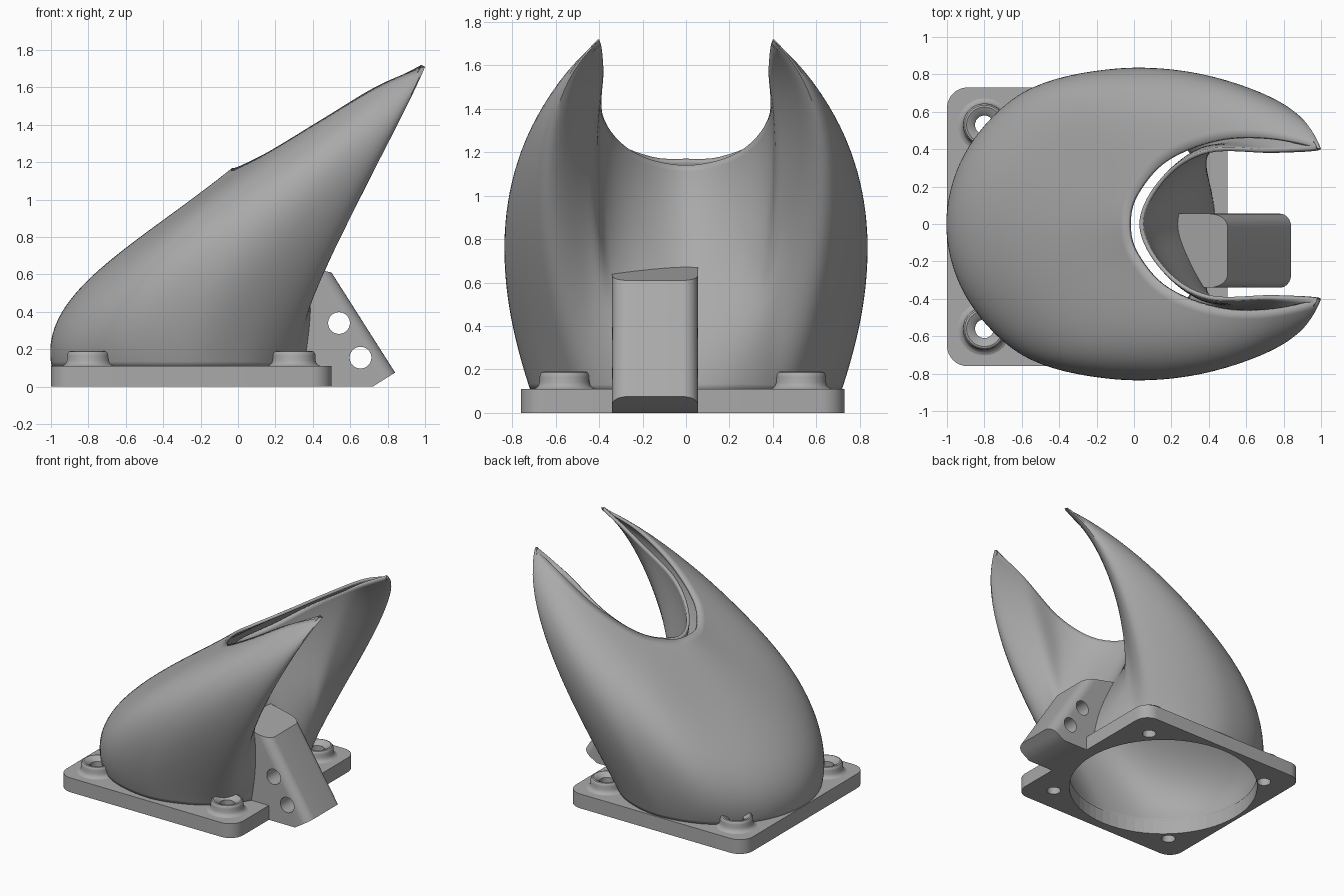
import bpy, bmesh, math
from mathutils import Vector, Matrix

if "Cube" in bpy.data.objects:
    bpy.data.objects.remove(bpy.data.objects["Cube"])

grey = bpy.data.materials.new("plain_grey")
grey.use_nodes = True
grey.diffuse_color = (0.4, 0.4, 0.4, 1)
grey.node_tree.nodes["Principled BSDF"].inputs["Base Color"].default_value = grey.diffuse_color


def finish(name, bm, smooth=True, recalc=True):
    """Turn a bmesh into a named object."""
    if recalc:
        bmesh.ops.recalc_face_normals(bm, faces=bm.faces)
    mesh = bpy.data.meshes.new(name)
    bm.to_mesh(mesh)
    bm.free()
    mesh.materials.append(grey)
    obj = bpy.data.objects.new(name, mesh)
    bpy.context.collection.objects.link(obj)
    if smooth:
        bpy.ops.object.select_all(action="DESELECT")
        obj.select_set(True)
        bpy.context.view_layer.objects.active = obj
        bpy.ops.object.shade_smooth_by_angle(angle=math.radians(35))
    return obj


def cut(obj, cutter):
    mod = obj.modifiers.new("cut", "BOOLEAN")
    mod.operation, mod.solver, mod.object = "DIFFERENCE", "EXACT", cutter
    cutter.hide_render = True
    cutter.hide_viewport = True
    cutter.hide_set(True)


def cylinder(name, radius, depth, place, turn=Matrix()):
    bm = bmesh.new()
    bmesh.ops.create_cone(bm, cap_ends=True, segments=64, radius1=radius, radius2=radius,
                          depth=depth, matrix=Matrix.Translation(place) @ turn)
    return finish(name, bm, smooth=False)


def prism(points, axis, depth):
    """Extrude a flat outline along a vector."""
    bm = bmesh.new()
    face = bm.faces.new([bm.verts.new(p) for p in points])
    new = bmesh.ops.extrude_face_region(bm, geom=[face])["geom"]
    bmesh.ops.translate(bm, vec=Vector(axis) * depth,
                        verts=[v for v in new if isinstance(v, bmesh.types.BMVert)])
    return bm


# Duct rails: base angle from the back, two handles, then the point on the slit
RAILS = [
    (0, (-1.08, 0, .5), (-.55, 0, .75), (-.03, 0, 1.17)),
    (30, (-.98, .42, .5), (-.5, .37, .78), (.01, .16, 1.18)),
    (60, (-.7, .76, .5), (-.25, .8, .95), (.17, .34, 1.26)),
    (90, (-.28, .85, .5), (.15, .97, 1.13), (.45, .45, 1.43)),
    (115, (.05, .78, .5), (.55, .98, 1.25), (.75, .46, 1.61)),
    (135, (.3, .6, .4), (.85, .82, 1.35), (1, .4, 1.71)),
    (148, (.38, .42, .45), (.52, .5, 1.2), (.75, .38, 1.58)),
    (158, (.42, .3, .5), (.3, .42, .95), (.4, .38, 1.36)),
    (168, (.42, .17, .5), (.17, .25, .85), (.17, .24, 1.2)),
    (180, (.4, 0, .5), (.1, 0, .8), (.05, 0, 1.14)),
]
SUB, ROWS = 8, 36


def rail(angle, *rest):
    a = math.radians(angle)
    base = Vector((-.28 - .715 * math.cos(a), .715 * math.sin(a), .1))
    return [base] + [Vector(p) for p in rest]


def duct_loft(capped):
    half = [rail(*r) for r in RAILS]
    flip = Vector((1, -1, 1))
    ring = half + [[p * flip for p in r] for r in half[-2:0:-1]]
    n = len(ring)
    bm = bmesh.new()
    grid = []
    for k in range(n):
        a, b, c, d = (ring[(k + j) % n] for j in (-1, 0, 1, 2))
        for s in range(SUB):
            u = s / SUB
            # Smooth blend between neighbouring rails
            p = [b[i] + (c[i] - a[i]) * u / 2
                 + (2 * a[i] - 5 * b[i] + 4 * c[i] - d[i]) * u * u / 2
                 + (3 * b[i] - a[i] - 3 * c[i] + d[i]) * u ** 3 / 2 for i in range(4)]
            column = []
            for row in range(ROWS + 1):
                t = row / ROWS
                w = 1 - t
                column.append(bm.verts.new(p[0] * w ** 3 + p[1] * 3 * w * w * t
                                           + p[2] * 3 * w * t * t + p[3] * t ** 3))
            grid.append(column)
    m = len(grid)
    for i in range(m):
        left, right = grid[i], grid[(i + 1) % m]
        for r in range(ROWS):
            bm.faces.new((left[r], left[r + 1], right[r + 1], right[r]))
    if capped:
        bm.faces.new([c[0] for c in grid])
        # Close the slit with strips between its two lips
        tip = 5 * SUB
        top = [c[-1] for c in grid]
        bmesh.ops.triangle_fill(bm, edges=[bm.edges.get((top[i], top[(i + 1) % m]))
                                           for i in range(m)], use_beauty=True)
    return bm


# Hollow duct shell
duct = finish("duct_shell", duct_loft(False), recalc=False)
wall = duct.modifiers.new("wall", "SOLIDIFY")
wall.thickness, wall.offset = .022, -1
core = finish("duct_core_cutter", duct_loft(True), smooth=False)

# Base plate with rounded corners
CX, CY = -.25, -.015
outline = []
for q, (sx, sy) in enumerate([(1, 1), (-1, 1), (-1, -1), (1, -1)]):
    for s in range(9):
        a = math.radians(90 * (q + s / 8))
        outline.append((CX + sx * .64 + .11 * math.cos(a), CY + sy * .635 + .11 * math.sin(a), 0))
plate = finish("base_plate", prism(outline, (0, 0, 1), .11))
cut(plate, cylinder("inlet_cutter", .69, 1, (-.28, 0, 0)))

# Screw bosses and their holes
BOSS = [(.05, .1), (.05, .16), (.06, .172), (.085, .185), (.095, .19), (.105, .187), (.112, .178),
        (.114, .165), (.115, .14), (.12, .125), (.13, .115), (.142, .11), (.142, .1)]
for sx, side in ((-1, "back"), (1, "front")):
    for sy, hand in ((-1, "right"), (1, "left")):
        spot = Vector((CX + sx * .55, CY + sy * .545, 0))
        bm = bmesh.new()
        ring = [bm.verts.new((r, 0, z)) for r, z in BOSS]
        edges = [bm.edges.new((ring[i - 1], ring[i])) for i in range(len(ring))]
        bmesh.ops.spin(bm, geom=ring + edges, cent=(0, 0, 0), axis=(0, 0, 1),
                       angle=math.tau, steps=48, use_merge=False)
        bmesh.ops.remove_doubles(bm, verts=bm.verts, dist=.0005)
        bmesh.ops.translate(bm, verts=bm.verts, vec=spot)
        boss = finish(f"screw_boss_{side}_{hand}", bm)
        cut(boss, core)
        cut(plate, cylinder(f"screw_cutter_{side}_{hand}", .05, 1, spot))

# Mounting bracket with rounded outer edges, trimmed to the duct wall
side_outline = [(.45, 0), (.72, 0), (.84, .075), (.5, .61), (.15, .69), (.25, .1), (.45, .1)]
bm = prism([(x, -.34, z) for x, z in side_outline], (0, 1, 0), .395)
long_edges = [e for e in bm.edges if abs(e.verts[0].co.y - e.verts[1].co.y) < .01
              and {round(v.co.x, 2) for v in e.verts} == {.84, .5}]
bmesh.ops.bevel(bm, geom=long_edges, offset=.07, segments=8, profile=.5, affect="EDGES")
bracket = finish("mount_bracket", bm)
cut(bracket, core)
across = Matrix.Rotation(math.pi / 2, 4, "X")
for i, (x, z) in enumerate([(.54, .34), (.655, .155)]):
    cut(bracket, cylinder(f"bracket_hole_cutter_{i}", .058, 2, (x, 0, z), across))
